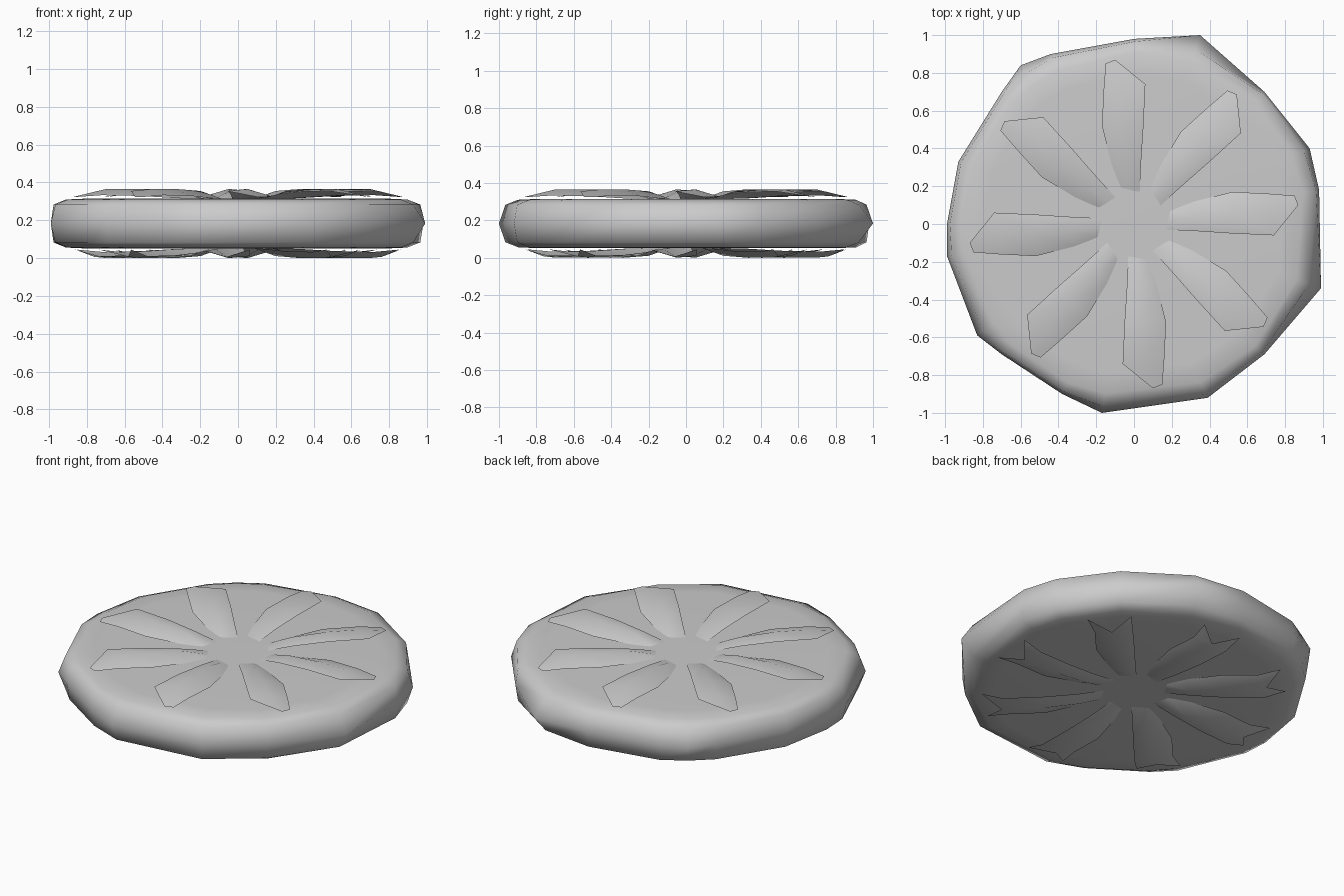
import bpy
import bmesh
import math
from mathutils import Matrix, Vector

cube = bpy.data.objects.get("Cube")
if cube:
    bpy.data.objects.remove(cube, do_unlink=True)

MID = 0.183   # height of the middle plane
PETALS = 8

grey = bpy.data.materials.new("plain grey")
grey.use_nodes = True
colour = (0.6, 0.6, 0.6, 1)
grey.diffuse_color = colour
grey.node_tree.nodes["Principled BSDF"].inputs["Base Color"].default_value = colour


def finish(name, bm, angle):
    """Turn a bmesh into a smooth shaded grey object."""
    mesh = bpy.data.meshes.new(name)
    bm.to_mesh(mesh)
    bm.free()
    mesh.materials.append(grey)
    obj = bpy.data.objects.new(name, mesh)
    bpy.context.collection.objects.link(obj)
    obj.location.z = MID
    bpy.ops.object.select_all(action="DESELECT")
    obj.select_set(True)
    bpy.context.view_layer.objects.active = obj
    bpy.ops.object.shade_smooth_by_angle(angle=math.radians(angle))
    return obj


def bridge(bm, lower, upper):
    """Join two closed rings with quads."""
    count = len(lower)
    for i in range(count):
        j = (i + 1) % count
        bm.faces.new((lower[i], lower[j], upper[j], upper[i]))


# Disc: a rough-hewn outline swept through a rounded rim section
outline = [(.98, .18), (.93, .4), (.69, .7), (.35, 1), (0, .98), (-.44, .9),
           (-.6, .84), (-.7, .7), (-.93, .33), (-.99, 0), (-.99, -.17),
           (-.83, -.59), (-.7, -.69), (-.38, -.9), (-.17, -1), (.39, -.92),
           (.69, -.69), (.99, -.34)]
upper_section = [(.98, .1), (.91, .127), (.8, .132)]   # radius limit, height
section = [(r, -h) for r, h in reversed(upper_section)] + [(None, 0)] + upper_section

disc = bmesh.new()
rings = []
for radius, height in section:
    ring = []
    for x, y in outline:
        p = Vector((x, y, 0))
        if radius:
            p *= min(radius / p.length, .985)
        ring.append(disc.verts.new((p.x, p.y, height)))
    rings.append(ring)
for a, b in zip(rings, rings[1:]):
    bridge(disc, a, b)
disc.faces.new(rings[-1])
disc.faces.new(rings[0][::-1])
finish("disc", disc, 60)

# Petal: rows of left edge, ridge and right edge, from the hub outwards
petal_rows = [
    [(-.07, .19, .131), (-.02, .18, .132), (.03, .17, .132)],
    [(-.12, .32, .134), (-.04, .32, .172), (.037, .32, .152)],
    [(-.17, .52, .146), (-.05, .52, .183), (.05, .52, .168)],
    [(-.16, .72, .150), (-.05, .7, .182), (.06, .74, .172)],
]
pointed_tip = [(-.15, .85, .141), (-.1, .87, .141)]
forked_tip = [(-.19, .85, .138), (-.06, .76, .176), (.06, .86, .138)]


def petals(name, tip, flip):
    """A ring of thin raised petals, turned over for the lower side."""
    bm = bmesh.new()
    for k in range(PETALS):
        turn = Matrix.Rotation(math.tau * k / PETALS, 4, "Z")
        if flip:
            turn = Matrix.Rotation(math.pi, 4, "X") @ turn
        rows = [[bm.verts.new(turn @ Vector(p)) for p in row]
                for row in petal_rows + [tip]]
        for a, b in zip(rows, rows[1:]):
            for i in range(len(b) - 1):
                bm.faces.new((a[i], a[i + 1], b[i + 1], b[i]))
        if len(tip) == 2:
            bm.faces.new((rows[-2][1], rows[-2][2], rows[-1][1]))
    finish(name, bm, 60)


petals("upper_petals", pointed_tip, False)
petals("lower_petals", forked_tip, True)
